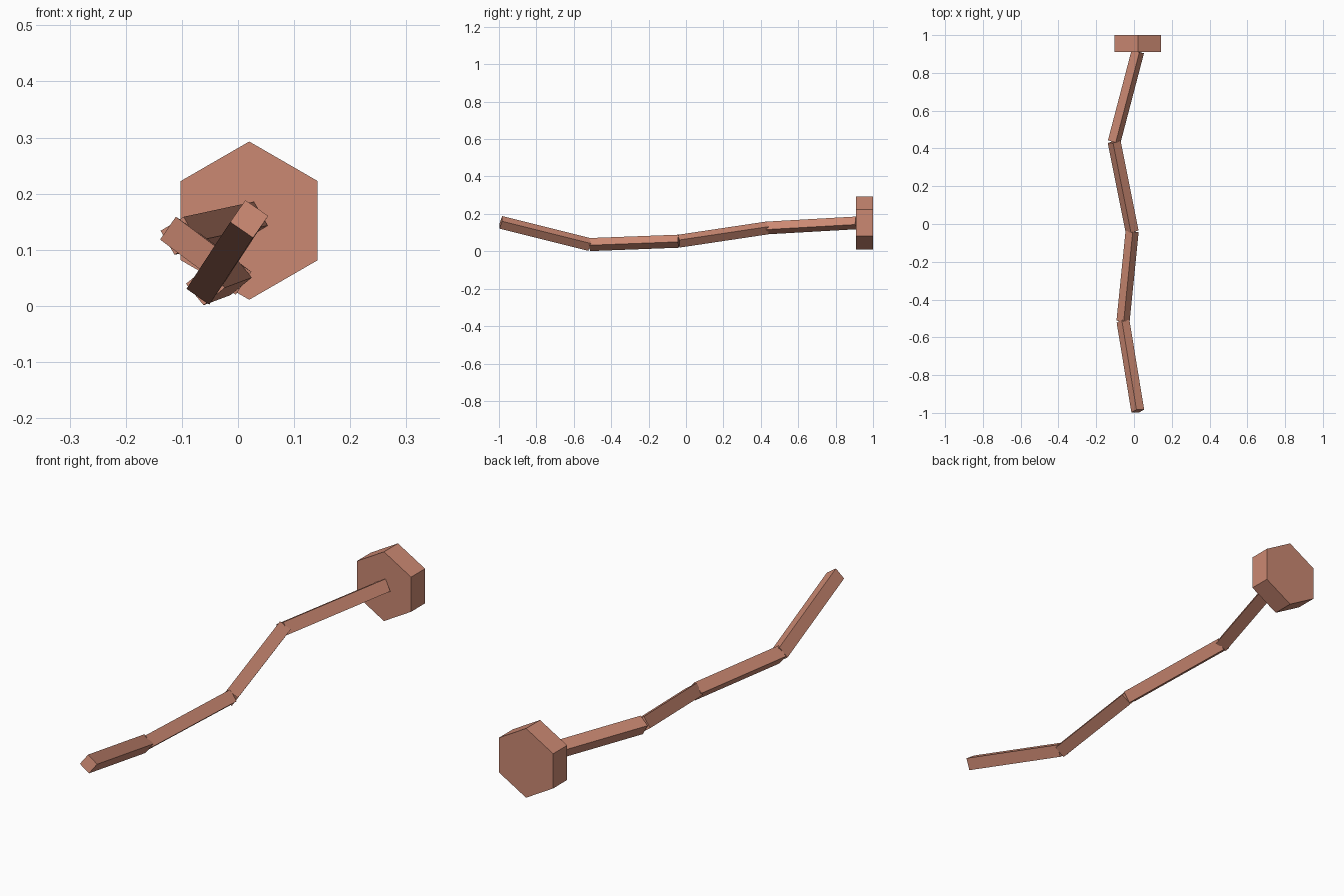
import bpy
from mathutils import Vector

cube = bpy.data.objects.get("Cube")
if cube:
    bpy.data.objects.remove(cube, do_unlink=True)

# Single clay colour
clay = bpy.data.materials.new("clay_pink")
clay.use_nodes = True
colour = (0.60, 0.25, 0.17, 1)
clay.diffuse_color = colour
clay.node_tree.nodes["Principled BSDF"].inputs["Base Color"].default_value = colour


def prism(name, start, end, sides, radius):
    """Flat-sided bar running from start to end."""
    start, end = Vector(start), Vector(end)
    axis = end - start
    bpy.ops.mesh.primitive_cylinder_add(vertices=sides, radius=radius, depth=axis.length,
                                        location=(start + end) / 2)
    obj = bpy.context.object
    obj.name = name
    obj.rotation_mode = 'QUATERNION'
    obj.rotation_quaternion = Vector((0, 0, 1)).rotation_difference(axis)
    obj.data.materials.append(clay)
    return obj


# Crooked shaft of four square bars
joints = [(0.02, -0.99, 0.155), (-0.058, -0.515, 0.036), (-0.01, -0.04, 0.054),
          (-0.105, 0.435, 0.125), (0.02, 0.912, 0.152)]
for i, (a, b) in enumerate(zip(joints, joints[1:])):
    prism(f"shaft_segment_{i + 1}", a, b, 4, 0.035)

# Hexagonal head
prism("hex_head", (0.02, 0.91, 0.152), (0.02, 1.0, 0.152), 6, 0.141)
